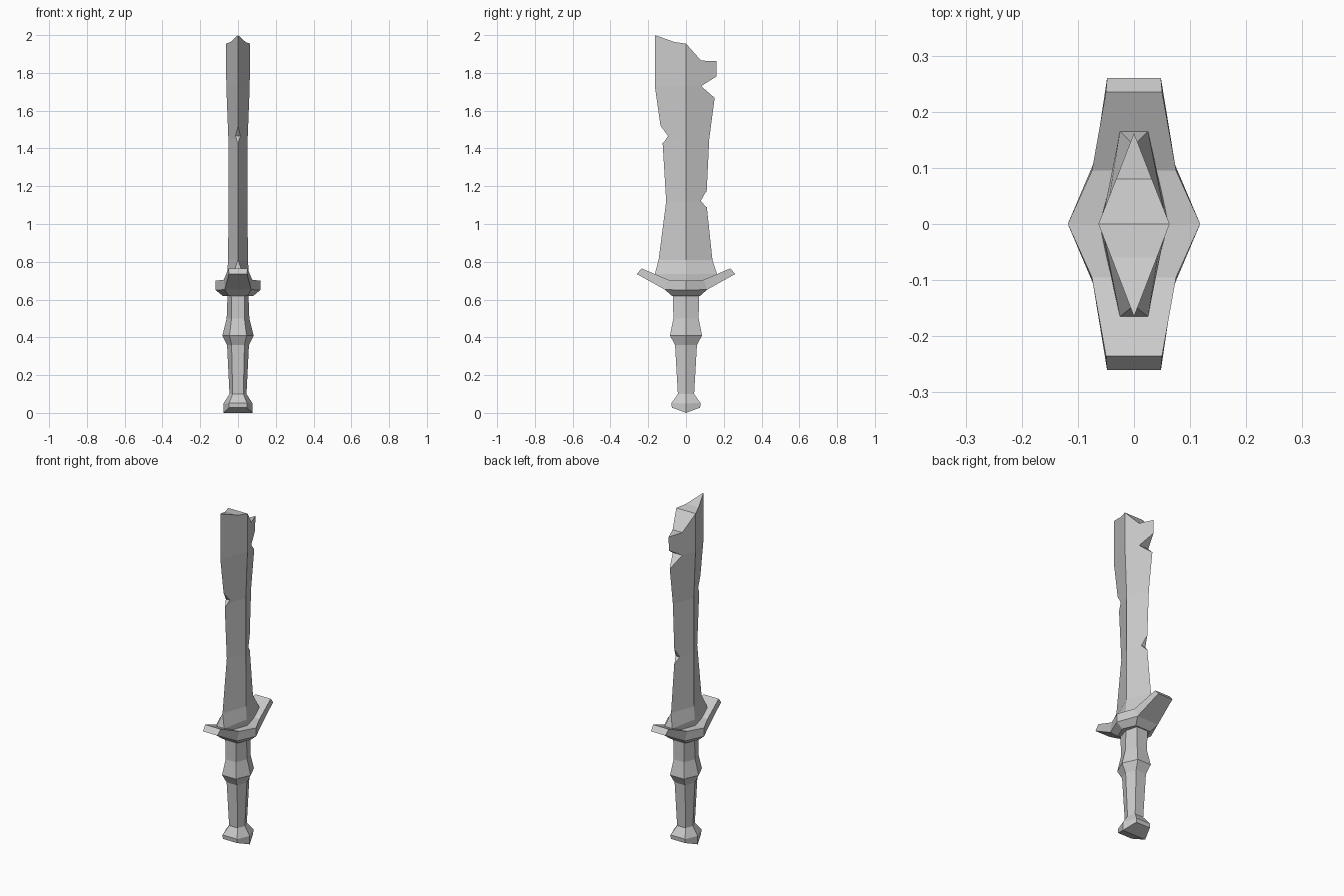
import bpy, bmesh

if "Cube" in bpy.data.objects:
    bpy.data.objects.remove(bpy.data.objects["Cube"])


def finish(name, bm):
    bmesh.ops.remove_doubles(bm, verts=bm.verts, dist=1e-4)
    bmesh.ops.recalc_face_normals(bm, faces=bm.faces)
    mesh = bpy.data.meshes.new(name)
    bm.to_mesh(mesh)
    bm.free()
    ob = bpy.data.objects.new(name, mesh)
    bpy.context.collection.objects.link(ob)
    return ob


def loft(bm, rings):
    """Skin a list of equal-length rings and cap both ends."""
    vs = [[bm.verts.new(p) for p in r] for r in rings]
    n = len(rings[0])
    for a, b in zip(vs, vs[1:]):
        for i in range(n):
            bm.faces.new((a[i], a[(i + 1) % n], b[(i + 1) % n], b[i]))
    for cap in (vs[0], vs[-1]):
        if n == 6:  # split hexagons along the x axis so they may fold
            bm.faces.new((cap[0], cap[1], cap[2], cap[3]))
            bm.faces.new((cap[3], cap[4], cap[5], cap[0]))
        else:
            bm.faces.new(cap)


def hexagon(x, z, a, y0, y1, z_side=None):
    """Points on +-x, flats of half width a at y0 and y1."""
    s = z if z_side is None else z_side
    return [(x, 0, z), (a, y1, s), (-a, y1, s), (-x, 0, z), (-a, y0, s), (a, y0, s)]


# Blade: z, half thickness, edge flat, front edge y, back edge y
rows = [(.69, .062, .025, -.14, .14), (.735, .058, .025, -.165, .165),
        (.81, .052, 0, -.145, .14), (1.12, .051, 0, -.105, .107),
        (1.45, .051, 0, -.125, .123), (1.73, .062, 0, -.165, .16),
        (2.05, .064, 0, -.165, .165)]
bm = bmesh.new()
loft(bm, [hexagon(t, z, e, y0, y1) for z, t, e, y0, y1 in rows])
blade = finish("blade", bm)

# Notches and broken tip, cut through the blade as side profiles (y, z)
cuts = [
    [(-.3, 1.43), (-.12, 1.43), (-.095, 1.465), (-.135, 1.52), (-.3, 1.52)],
    [(.3, 1.09), (.107, 1.09), (.078, 1.122), (.105, 1.17), (.3, 1.17)],
    [(.3, 1.665), (.155, 1.665), (.08, 1.73), (.16, 1.78), (.3, 1.78)],
    [(-.3, 2.045), (-.165, 2.0), (-.06, 1.963), (0, 1.955), (.08, 1.865),
     (.3, 1.857), (.3, 2.2), (-.3, 2.2)],
]
bm = bmesh.new()
for prof in cuts:
    loft(bm, [[(x, y, z) for y, z in prof] for x in (-.2, .2)])
cutter = finish("notch_cutter", bm)
cutter.hide_render = True
mod = blade.modifiers.new("notches", 'BOOLEAN')
mod.operation = 'DIFFERENCE'
mod.solver = 'EXACT'
mod.object = cutter
bpy.context.view_layer.objects.active = blade
bpy.ops.object.modifier_apply(modifier=mod.name)
bpy.data.objects.remove(cutter)

# Guard wings: half of (top y, top x, top z, bottom y, bottom x, bottom z)
half = [(0, .118, .70, 0, .118, .65), (.095, .075, .705, .113, .07, .653),
        (.235, .05, .765, .26, .048, .735)]
full = [(-r[0], r[1], r[2], -r[3], r[4], r[5]) for r in half[:0:-1]] + half
bm = bmesh.new()
loft(bm, [[(-tx, ty, tz), (tx, ty, tz), (bx, by, bz), (-bx, by, bz)]
          for ty, tx, tz, by, bx, bz in full])
guard = finish("guard", bm)

# Tapered collar under the guard
bm = bmesh.new()
loft(bm, [hexagon(.082, .62, .05, -.075, .075),
          hexagon(.118, .65, .07, -.113, .113, .653)])
finish("guard_collar", bm)

# Grip and pommel: z, x radius, y radius, y-flat half width, z of the flats
grip = [(0, .077, .075, .047, .028), (.05, .077, .077, .047, .052),
        (.10, .045, .043, .028, .10), (.36, .058, .058, .034, .36),
        (.41, .083, .085, .045, .41), (.50, .06, .067, .034, .50),
        (.635, .055, .069, .036, .635)]
bm = bmesh.new()
loft(bm, [hexagon(x, z, a, -y, y, s) for z, x, y, a, s in grip])
finish("grip", bm)
